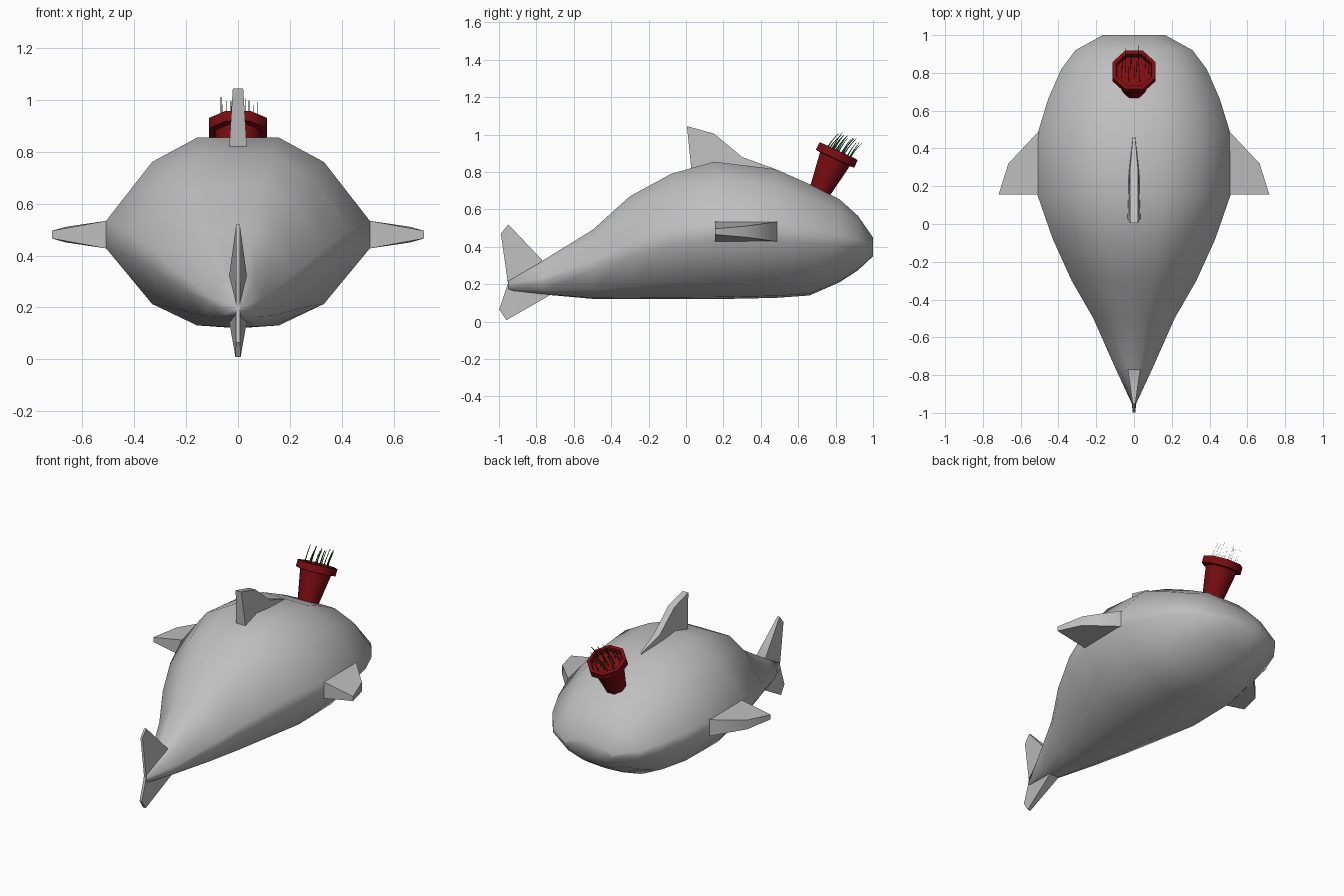
import bpy, bmesh, math, random
from mathutils import Vector, Matrix

if "Cube" in bpy.data.objects:
    bpy.data.objects.remove(bpy.data.objects["Cube"])

random.seed(4)


def material(name, colour):
    m = bpy.data.materials.new(name)
    m.diffuse_color = (*colour, 1)
    m.use_nodes = True
    m.node_tree.nodes["Principled BSDF"].inputs["Base Color"].default_value = m.diffuse_color
    return m


GREY = material("whale grey", (0.52, 0.52, 0.52))
RED = material("pot red", (0.2, 0.004, 0.006))
GREEN = material("grass green", (0.01, 0.09, 0.015))


def finish(bm, name, mat, angle=60):
    bmesh.ops.recalc_face_normals(bm, faces=bm.faces)
    me = bpy.data.meshes.new(name)
    bm.to_mesh(me)
    bm.free()
    me.materials.append(mat)
    ob = bpy.data.objects.new(name, me)
    bpy.context.collection.objects.link(ob)
    bpy.ops.object.select_all(action='DESELECT')
    ob.select_set(True)
    bpy.context.view_layer.objects.active = ob
    if angle:
        bpy.ops.object.shade_smooth_by_angle(angle=math.radians(angle))
    return ob


def loft(bm, rings):
    """Skin a list of equal-length rings and cap both ends."""
    rows = [[bm.verts.new(p) for p in ring] for ring in rings]
    for a, b in zip(rows, rows[1:]):
        for i in range(len(a)):
            j = (i + 1) % len(a)
            bm.faces.new((a[i], a[j], b[j], b[i]))
    bm.faces.new(rows[0])
    bm.faces.new(rows[-1])


# Body: y, half width, widest height, top, bottom
stations = [
    (1.00, .165, .40, .45, .35), (0.92, .31, .42, .565, .275),
    (0.82, .385, .44, .655, .21), (0.66, .455, .46, .735, .14),
    (0.48, .51, .48, .815, .127), (0.15, .51, .48, .855, .12),
    (-0.08, .43, .45, .79, .12), (-0.30, .33, .385, .67, .12),
    (-0.50, .215, .30, .49, .122), (-0.76, .10, .22, .33, .145),
    (-0.95, .012, .195, .225, .165)]
half = [(.31, 1), (.65, .75), (1, .14), (1, -.14), (.65, -.74), (.31, -.97)]
section = half + [(0, -1)] + [(-x, z) for x, z in reversed(half)] + [(0, 1)]
bm = bmesh.new()
loft(bm, [[(x * w, y, mid + z * ((top - mid) if z > 0 else (mid - bot)))
           for x, z in section] for y, w, mid, top, bot in stations])
finish(bm, "body", GREY, 70)


def upright_fin(name, outline):
    """Fin in the YZ plane; each outline point is y, z, half thickness."""
    bm = bmesh.new()
    loft(bm, [[(s * t, y, z) for y, z, t in outline] for s in (-1, 1)])
    bmesh.ops.triangulate(bm, faces=[f for f in bm.faces if len(f.verts) > 4])
    return finish(bm, name, GREY, 50)


upright_fin("back_fin", [(.03, .80, .035), (.005, 1.045, .02), (.15, 1.005, .022),
                         (.30, .88, .02), (.48, .815, .004), (.3, .78, .03)])
upright_fin("upper_tail_fin", [(-.95, .19, .008), (-.99, .47, .007), (-.95, .52, .007),
                               (-.77, .33, .033), (-.77, .2, .035)])
upright_fin("lower_tail_fin", [(-.95, .21, .008), (-.998, .065, .008), (-.96, .008, .01),
                               (-.73, .14, .033), (-.77, .22, .035)])

# Side fins: tapering slabs with a flat trailing face
for side, label in ((1, "right"), (-1, "left")):
    bm = bmesh.new()
    outline = [(.47, .15, .055), (.47, .49, .055), (.51, .485, .053),
               (.665, .32, .03), (.717, .155, .015), (.51, .155, .053)]
    loft(bm, [[(side * x, y, .481 + s * h) for x, y, h in outline] for s in (-1, 1)])
    finish(bm, label + "_side_fin", GREY, 50)

# Flower pot: octagonal lathe profile, tilted forward
AXIS = Matrix.Translation((0, .722, .71)) @ Matrix.Rotation(math.radians(-25), 4, 'X')
profile = [(.062, -.02), (.095, .175), (.122, .178), (.122, .222),
           (.10, .224), (.096, .195), (.02, .195)]
bm = bmesh.new()
loft(bm, [[AXIS @ Vector((r * math.cos(a), r * math.sin(a), h))
           for a in [math.pi * (k + .5) / 4 for k in range(8)]] for r, h in profile])
finish(bm, "flower_pot", RED, 50)

# Grass: thin ribbons bending toward the nose
bm = bmesh.new()
for i in range(15):
    a, r = i * 2.4, .083 * math.sqrt((i + .5) / 15)
    height, lean = random.uniform(.11, .135), random.uniform(.012, .03)
    rows = []
    for k in range(5):
        t = k / 4
        w = .0045 * (1 - .75 * t)
        y = r * math.sin(a) + lean * t * t
        rows.append([bm.verts.new(AXIS @ Vector((r * math.cos(a) + s * .0012, y + s * w,
                                                 .19 + height * t))) for s in (-1, 1)])
    for p, q in zip(rows, rows[1:]):
        bm.faces.new((p[0], p[1], q[1], q[0]))
finish(bm, "grass", GREEN, 0)
